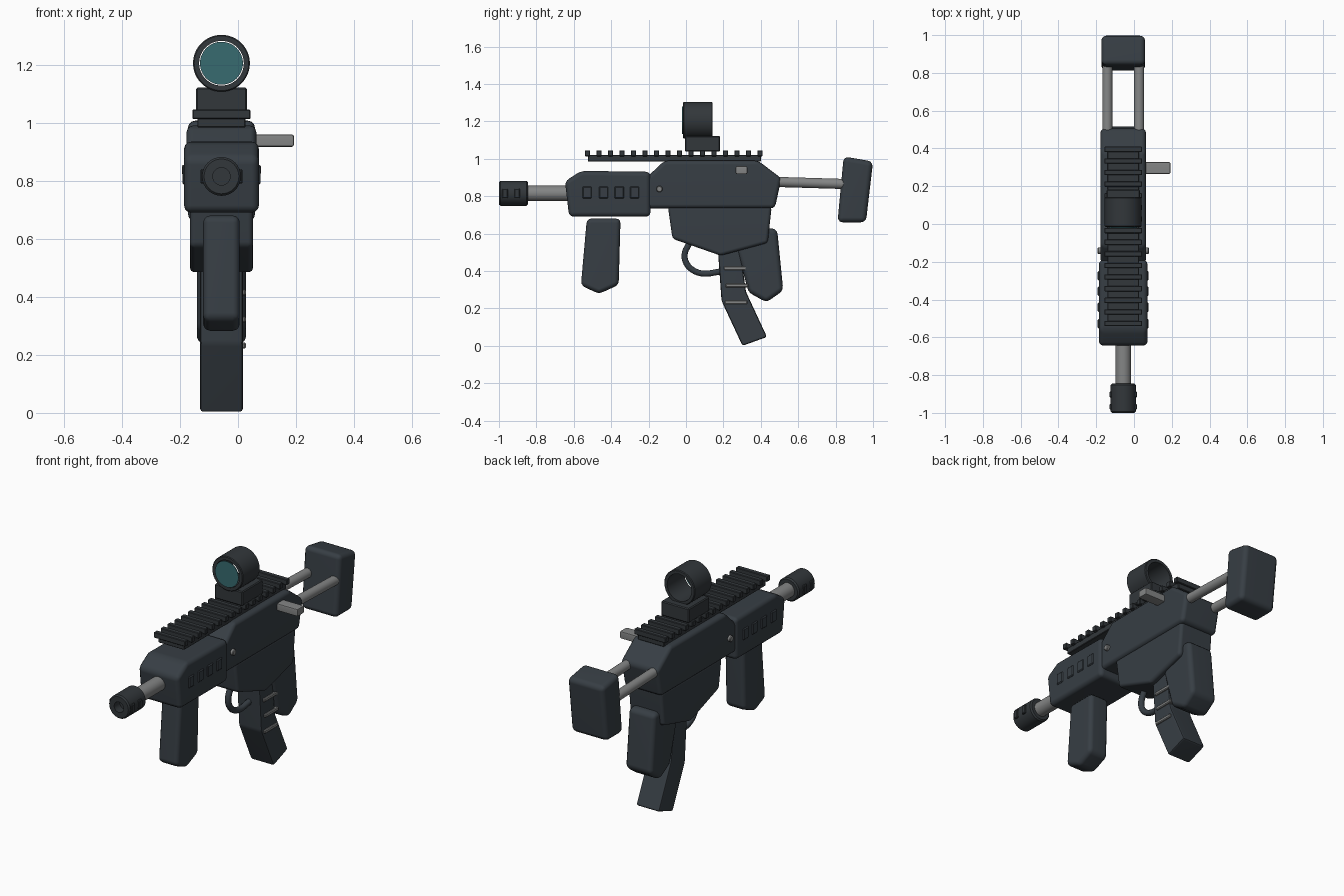
import bpy, bmesh, math
from mathutils import Vector

if "Cube" in bpy.data.objects:
    bpy.data.objects.remove(bpy.data.objects["Cube"])

CX = -0.057  # centre line of the body


def material(name, rgb):
    m = bpy.data.materials.new(name)
    m.diffuse_color = (*rgb, 1)
    m.use_nodes = True
    m.node_tree.nodes["Principled BSDF"].inputs["Base Color"].default_value = m.diffuse_color
    return m


SLATE = material("dark slate", (0.038, 0.048, 0.058))
BLACK = material("charcoal", (0.032, 0.038, 0.043))
STEEL = material("steel grey", (0.23, 0.235, 0.235))
TEAL = material("teal glass", (0.038, 0.145, 0.16))


def finish(name, bm, mat, bevel=0.0, segments=3):
    bmesh.ops.recalc_face_normals(bm, faces=bm.faces)
    if bevel:
        bmesh.ops.bevel(bm, geom=bm.edges[:], offset=bevel, segments=segments,
                        profile=0.5, affect='EDGES', clamp_overlap=True)
    for f in bm.faces:
        f.smooth = True
    me = bpy.data.meshes.new(name)
    bm.to_mesh(me)
    bm.free()
    me.set_sharp_from_angle(angle=math.radians(35))
    me.materials.append(mat)
    ob = bpy.data.objects.new(name, me)
    bpy.context.collection.objects.link(ob)
    if bevel:
        ob.modifiers.new("even_normals", 'WEIGHTED_NORMAL').keep_sharp = True
    return ob


def slab(name, profile, half, mat, bevel=0.025, segments=3):
    """Side profile (y, z) extruded across the centre line."""
    bm = bmesh.new()
    f = bm.faces.new([bm.verts.new((CX - half, y, z)) for y, z in profile])
    ext = bmesh.ops.extrude_face_region(bm, geom=[f])
    verts = [v for v in ext["geom"] if isinstance(v, bmesh.types.BMVert)]
    bmesh.ops.translate(bm, verts=verts, vec=(2 * half, 0, 0))
    return finish(name, bm, mat, bevel, segments)


def box(name, lo, hi, mat, bevel=0.0, segments=1):
    bm = bmesh.new()
    bmesh.ops.create_cube(bm, size=1)
    lo, hi = Vector(lo), Vector(hi)
    for v in bm.verts:
        v.co = Vector(v.co[i] * (hi[i] - lo[i]) + (hi[i] + lo[i]) / 2 for i in range(3))
    return finish(name, bm, mat, bevel, segments)


def lathe(name, profile, loc, mat, sides=32, closed=False):
    """Profile (radius, y) spun about the y axis."""
    bm = bmesh.new()
    rings = []
    for r, y in profile:
        rings.append([bm.verts.new((r * math.cos(a), y, r * math.sin(a)))
                      for a in (2 * math.pi * i / sides for i in range(sides))])
    pairs = list(zip(rings, rings[1:])) + ([(rings[-1], rings[0])] if closed else [])
    for a, b in pairs:
        for i in range(sides):
            j = (i + 1) % sides
            bm.faces.new((a[i], a[j], b[j], b[i]))
    bmesh.ops.remove_doubles(bm, verts=bm.verts, dist=1e-5)
    ob = finish(name, bm, mat)
    ob.location = loc
    return ob


def rod(r, y0, y1, c=0.004):
    return [(0, y0), (r - c, y0), (r, y0 + c), (r, y1 - c), (r - c, y1), (0, y1)]


# Main body
slab("upper_receiver", [(-0.21, 0.735), (-0.21, 0.90), (-0.115, 0.99), (0.385, 0.99),
                        (0.51, 0.895), (0.475, 0.735)], 0.12, SLATE, 0.022)
slab("handguard", [(-0.625, 0.69), (-0.647, 0.88), (-0.56, 0.935), (-0.19, 0.93),
                   (-0.19, 0.69)], 0.129, SLATE, 0.025)
slab("lower_receiver", [(-0.097, 0.745), (0.458, 0.745), (0.437, 0.55), (0.185, 0.482),
                        (-0.072, 0.572)], 0.109, SLATE, 0.018)

# Grips and magazine
slab("foregrip", [(-0.53, 0.68), (-0.35, 0.68), (-0.36, 0.325), (-0.465, 0.278),
                  (-0.562, 0.322)], 0.063, SLATE, 0.024)
slab("pistol_grip", [(0.27, 0.52), (0.42, 0.63), (0.487, 0.625), (0.52, 0.295),
                     (0.43, 0.232), (0.335, 0.285)], 0.085, SLATE, 0.026)
slab("magazine", [(0.17, 0.52), (0.29, 0.52), (0.32, 0.29), (0.433, 0.047),
                  (0.302, 0.0), (0.19, 0.24)], 0.074, SLATE, 0.012, 2)
for y, z in ((0.262, 0.415), (0.272, 0.322), (0.268, 0.232)):
    box("magazine_rib", (CX, y - 0.06, z - 0.01), (0.027, y + 0.06, z + 0.01), STEEL, 0.004)

# Raised side panels and cross pins
for side in (-1, 1):
    for y in (-0.529, -0.441, -0.357, -0.275):
        xs = sorted((CX + side * 0.12, CX + side * 0.135))
        box("side_panel", (xs[0], y - 0.025, 0.787), (xs[1], y + 0.025, 0.852), SLATE, 0.005)
    for y in (-0.968, -0.903):
        xs = sorted((CX + side * 0.05, CX + side * 0.073))
        box("muzzle_pad", (xs[0], y - 0.015, 0.79), (xs[1], y + 0.015, 0.84), BLACK, 0.004)
pin = lathe("cross_pin", rod(0.017, -0.136, 0.136), (CX, -0.142, 0.838), STEEL, 16)
pin.rotation_euler.z = math.pi / 2

# Barrel and muzzle
lathe("barrel", rod(0.041, -0.88, -0.6), (CX, 0, 0.815), STEEL)
lathe("muzzle", [(0, -0.95), (0.03, -0.95), (0.03, -1.0), (0.06, -1.0), (0.067, -0.992),
                 (0.067, -0.853), (0.06, -0.845), (0, -0.845)], (CX, 0, 0.815), BLACK)

# Shoulder stock
slab("butt_pad", [(0.843, 1.012), (1.0, 0.985), (0.962, 0.66), (0.81, 0.66)],
     0.116, SLATE, 0.027)
for side in (-1, 1):
    bar = lathe("stock_rod", rod(0.027, -0.1, 0.4), (CX + side * 0.084, 0.48, 0.876), STEEL, 24)
    bar.rotation_euler.x = -0.03

# Bolt handle
box("bolt_handle", (0.0, 0.265, 0.917), (0.193, 0.328, 0.96), STEEL, 0.008, 2)

# Top rail with teeth
box("rail_base", (CX - 0.083, -0.525, 0.984), (CX + 0.083, 0.40, 1.02), BLACK, 0.003)
for i in range(16):
    y = -0.527 + i * 0.0615
    box("rail_tooth", (CX - 0.1, y - 0.014, 1.013), (CX + 0.1, y + 0.014, 1.045), BLACK, 0.003)

# Round sight on its mount
box("sight_mount", (CX - 0.088, -0.005, 1.038), (CX + 0.088, 0.182, 1.121), BLACK, 0.005)
lathe("sight_ring", [(0.077, -0.015), (0.094, -0.015), (0.098, -0.011), (0.098, 0.138),
                     (0.094, 0.142), (0.077, 0.142)], (CX, 0, 1.205), BLACK, 48, True)
lathe("sight_lens", [(0, -0.021), (0.074, -0.021), (0.074, -0.017), (0, -0.017)],
      (CX, 0, 1.205), TEAL, 48)

# Trigger guard loop
curve = bpy.data.curves.new("trigger_guard", 'CURVE')
curve.dimensions = '3D'
curve.bevel_depth = 0.017
curve.bevel_resolution = 3
curve.use_fill_caps = True
path = curve.splines.new('POLY')
angles = [math.radians(150 + 9 * i) for i in range(17)]
path.points.add(len(angles) - 1)
for p, a in zip(path.points, angles):
    p.co = (CX, 0.105 + 0.113 * math.cos(a), 0.48 + 0.095 * math.sin(a), 1)
path.points[0].co = (CX, 0.03, 0.57, 1)
path.points[-1].co = (CX, 0.2, 0.4, 1)
curve.materials.append(SLATE)
guard = bpy.data.objects.new("trigger_guard", curve)
bpy.context.collection.objects.link(guard)
bpy.context.view_layer.objects.active = guard
guard.select_set(True)
bpy.ops.object.convert(target='MESH')
bpy.ops.object.shade_smooth_by_angle(angle=math.radians(40))
